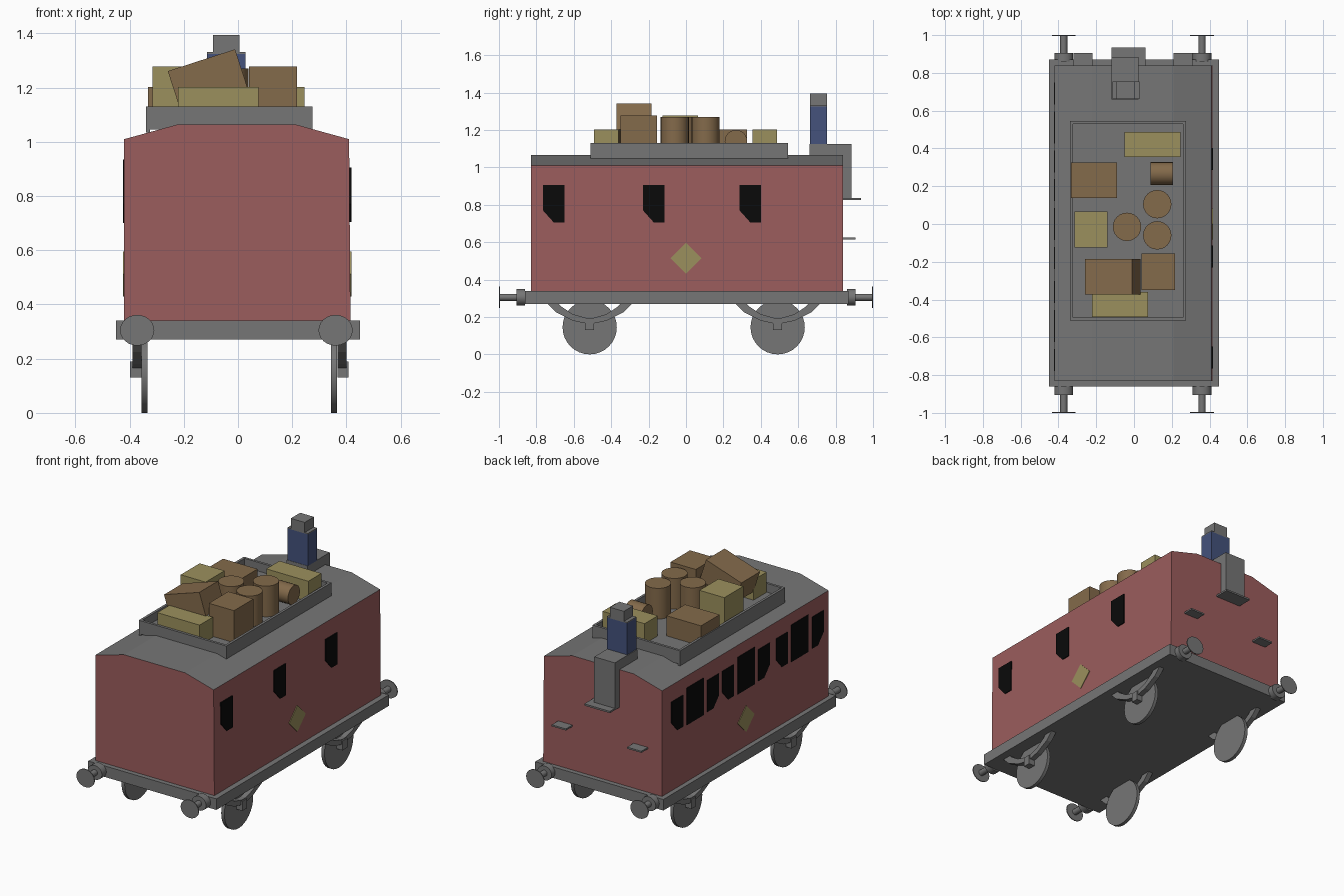
import bpy, bmesh, math
from mathutils import Matrix, Vector

old = bpy.data.objects.get("Cube")
if old:
    bpy.data.objects.remove(old, do_unlink=True)


def material(name, r, g, b):
    m = bpy.data.materials.new(name)
    m.use_nodes = True
    m.diffuse_color = (r, g, b, 1)
    m.node_tree.nodes["Principled BSDF"].inputs["Base Color"].default_value = (r, g, b, 1)
    return m


RED = material("wall_red", 0.33, 0.11, 0.11)
GREY = material("metal_grey", 0.18, 0.18, 0.18)
BROWN = material("wood_brown", 0.23, 0.145, 0.07)
TAN = material("pale_tan", 0.33, 0.28, 0.11)
BLUE = material("pot_blue", 0.058, 0.085, 0.2)
BLACK = material("window_black", 0.003, 0.003, 0.003)


def finish(name, bm, *mats):
    bmesh.ops.recalc_face_normals(bm, faces=bm.faces)
    me = bpy.data.meshes.new(name)
    bm.to_mesh(me)
    bm.free()
    for m in mats:
        me.materials.append(m)
    ob = bpy.data.objects.new(name, me)
    bpy.context.collection.objects.link(ob)
    return ob


def box(name, mat, x, y, z, tilt=0):
    """Box from (min, max) pairs, optionally tilted about y."""
    bm = bmesh.new()
    bmesh.ops.create_cube(bm, size=1)
    size = Matrix.Diagonal((x[1] - x[0], y[1] - y[0], z[1] - z[0], 1))
    mid = Vector((sum(x) / 2, sum(y) / 2, sum(z) / 2))
    bm.transform(Matrix.Translation(mid) @ Matrix.Rotation(tilt, 4, 'Y') @ size)
    return finish(name, bm, mat)


def cylinder(name, mat, centre, r, depth, axis='Z', squash=1, segs=24):
    bm = bmesh.new()
    bmesh.ops.create_cone(bm, cap_ends=True, segments=segs, radius1=r, radius2=r, depth=depth)
    turn = {'X': Matrix.Rotation(math.pi / 2, 4, 'Y'),
            'Y': Matrix.Rotation(math.pi / 2, 4, 'X'), 'Z': Matrix()}[axis]
    bm.transform(Matrix.Translation(centre) @ Matrix.Diagonal((1, 1, squash, 1)) @ turn)
    ob = finish(name, bm, mat)
    bpy.ops.object.select_all(action='DESELECT')
    ob.select_set(True)
    bpy.context.view_layer.objects.active = ob
    bpy.ops.object.shade_smooth_by_angle(angle=math.radians(35))
    return ob


def prism(name, mats, pts, lo, hi, axis):
    """Extrude a 2D outline along x (points are y, z) or y (points are x, z)."""
    bm = bmesh.new()
    at = (lambda p: (lo, p[0], p[1])) if axis == 'X' else (lambda p: (p[0], lo, p[1]))
    face = bm.faces.new([bm.verts.new(at(p)) for p in pts])
    res = bmesh.ops.extrude_face_region(bm, geom=[face])
    step = Vector((hi - lo, 0, 0)) if axis == 'X' else Vector((0, hi - lo, 0))
    bmesh.ops.translate(bm, vec=step, verts=[v for v in res["geom"] if isinstance(v, bmesh.types.BMVert)])
    return finish(name, bm, *mats)


# Carriage body, with the upward faces forming the grey roof
body = prism("carriage_body", (RED, GREY),
             [(-.42, .34), (.415, .34), (.41, 1.01), (.21, 1.065), (-.22, 1.065), (-.42, 1.01)],
             -.83, .84, 'Y')
for p in body.data.polygons:
    p.material_index = int(p.normal.z > 0.5)
box("chassis", GREY, (-.45, .45), (-.86, .87), (.27, .34))


# Side windows: quarter lights have one lower corner cut off
def quarter(y, cut):
    w = .058
    pts = [(-w, .77), (-w, .905), (w, .905), (w, .705), (0, .705)]
    return [(y + cut * a, z) for a, z in pts]


def plate(name, mat, pts, side):
    x = .41 if side > 0 else -.424
    prism(name, (mat,), pts, x, x + .008 if side > 0 else x + .006, 'X')


for y in (-.707, -.172, .344):
    plate("left_window", BLACK, quarter(y, 1), 1)
for y in (-.54, 0, .51):
    plate("door_window", BLACK,
          [(y - .085, .70), (y + .085, .70), (y + .085, .935), (y - .085, .935)], -1)
    plate("right_window_front", BLACK, quarter(y - .18, 1), -1)
    plate("right_window_back", BLACK, quarter(y + .18, -1), -1)
for side in (-1, 1):
    plate("side_diamond", TAN, [(-.083, .513), (0, .43), (.083, .513), (0, .596)], side)

# Wheels, axle boxes and leaf springs
half = [(.225, .27), (.18, .225), (.09, .18), (.02, .165)]
inner = [(.02, .195), (.09, .215), (.15, .255), (.165, .27)]
outline = half + [(-a, z) for a, z in reversed(half)]
outline += [(-a, z) for a, z in reversed(inner)] + inner
for y in (-.515, .49):
    for s, wheel_x in ((-1, -.345), (1, .355)):
        cylinder("wheel", GREY, (wheel_x, y, .145), .145, .022, 'X', segs=32)
        a, b = wheel_x + s * .012, wheel_x + s * .045
        prism("leaf_spring", (GREY,), [(y + p, z) for p, z in outline], a, b, 'X')
        box("axle_box", GREY, sorted((a, b + s * .008)), (y - .024, y + .024), (.13, .19))

# Buffers at both ends
for end in (-1, 1):
    for x in (-.372, .36):
        cylinder("buffer_housing", GREY, (x, end * .883, .305), .05, .045, 'Y', .9)
        cylinder("buffer_shaft", GREY, (x, end * .95, .305), .019, .1, 'Y')
        cylinder("buffer_disc", GREY, (x, end * .997, .305), .063, .006, 'Y', .9)

# Back steps, chimney and pot
for x in ((-.32, -.22), (.21, .31)):
    box("back_step", GREY, x, (.83, .905), (.615, .625))
prism("chimney_stack", (GREY,),
      [(.66, 1.03), (.66, 1.125), (.885, 1.125), (.885, .83), (.83, .83), (.83, 1.03)],
      -.12, .025, 'X')
box("chimney_ledge", GREY, (-.12, .06), (.83, .935), (.825, .836))
box("chimney_pot", BLUE, (-.115, .028), (.662, .755), (1.125, 1.325))
box("pot_lid", GREY, (-.115, .028), (.662, .755), (1.325, 1.331))
box("pot_cap", GREY, (-.092, .005), (.662, .755), (1.33, 1.395))

# Roof luggage tray
X, Y, T = (-.34, .275), (-.51, .545), .016
box("tray_floor", GREY, X, Y, (1.045, 1.075))
for x in (X[0], X[1] - T):
    box("tray_side", GREY, (x, x + T), Y, (1.035, 1.13))
for y in (Y[0], Y[1] - T):
    box("tray_end", GREY, X, (y, y + T), (1.045, 1.13))

# Luggage
FLOOR = 1.07
box("back_case", TAN, (-.05, .245), (.355, .487), (FLOOR, 1.203))
box("front_case", TAN, (-.222, .075), (-.493, -.36), (FLOOR, 1.203))
box("tall_crate", TAN, (-.315, -.14), (-.125, .065), (FLOOR, 1.278))
box("wide_trunk", BROWN, (-.333, -.09), (.138, .325), (FLOOR, 1.203))
box("square_trunk", BROWN, (.04, .217), (-.35, -.155), (FLOOR, 1.278))
box("tilted_trunk", BROWN, (-.243, .018), (-.372, -.185), (1.159, 1.305), math.radians(-18))
for x, y in ((.123, .105), (.123, -.06), (-.037, -.015)):
    cylinder("barrel", BROWN, (x, y, 1.17), .075, .2)
cylinder("lying_barrel", BROWN, (.147, .267, 1.14), .06, .118, 'X')
